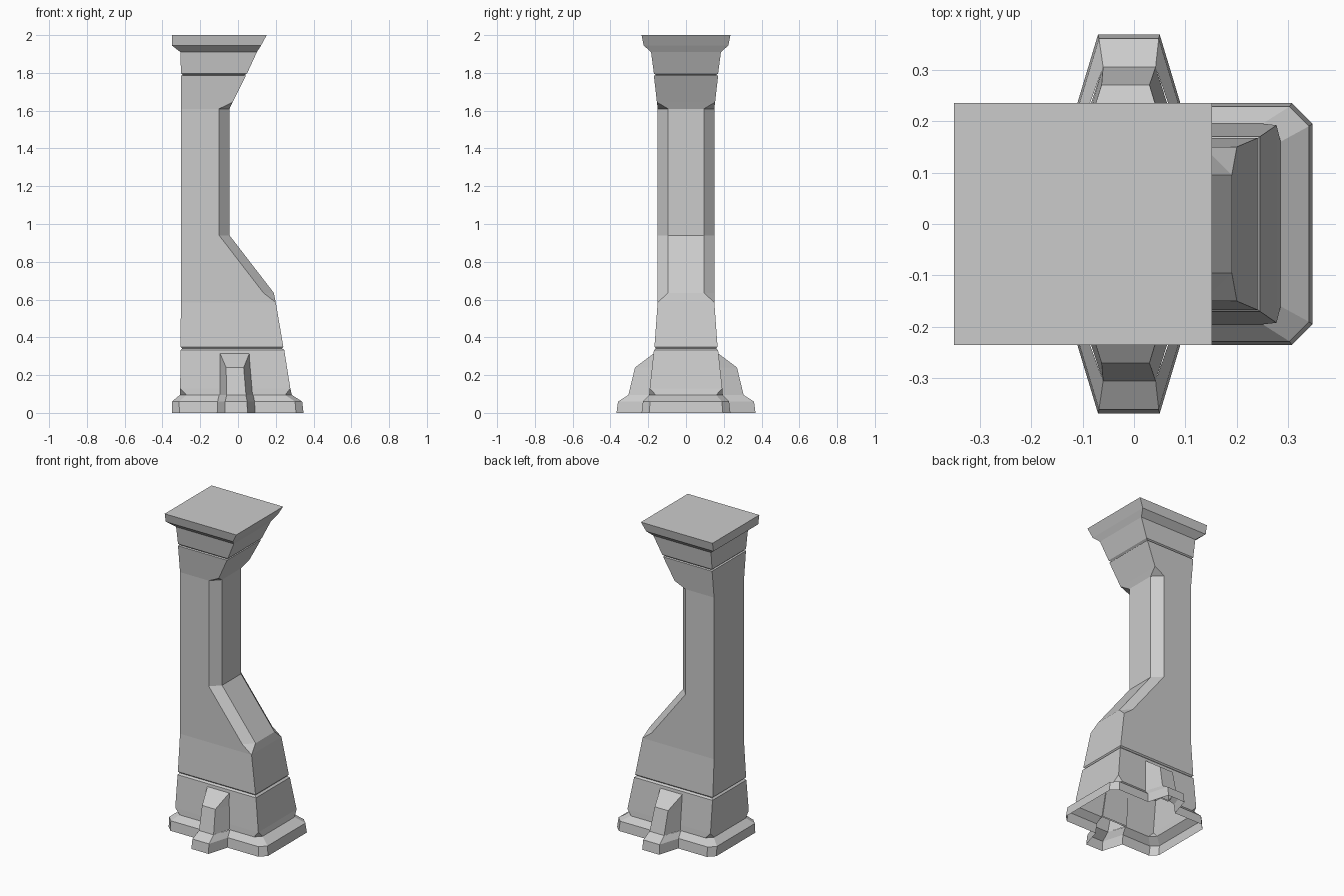
import bpy
import bmesh

cube = bpy.data.objects.get("Cube")
if cube:
    bpy.data.objects.remove(cube, do_unlink=True)

stone = bpy.data.materials.new("grey_stone")
stone.use_nodes = True
colour = (0.6, 0.6, 0.6, 1)
stone.diffuse_color = colour
stone.node_tree.nodes["Principled BSDF"].inputs["Base Color"].default_value = colour


def loft(name, rings, cap=False):
    """Skin a stack of (z, outline) rings; repeated points collapse to corners."""
    bm = bmesh.new()
    loops = [[bm.verts.new((x, y, z)) for x, y in pts] for z, pts in rings]
    for low, high in zip(loops, loops[1:]):
        n = len(low)
        for i in range(n):
            j = (i + 1) % n
            bm.faces.new((low[i], low[j], high[j], high[i]))
    if cap:
        bm.faces.new(loops[-1])
    bmesh.ops.remove_doubles(bm, verts=bm.verts, dist=0.0005)
    mesh = bpy.data.meshes.new(name)
    bm.to_mesh(mesh)
    bm.free()
    mesh.materials.append(stone)
    obj = bpy.data.objects.new(name, mesh)
    bpy.context.collection.objects.link(obj)
    return obj


def mirrored(half):
    """Close a front half outline with its back half."""
    return half + [(x, -y) for x, y in reversed(half)]


def block(z, left, right, y, cut_right=0, cut_left=0):
    """Rectangular ring with optional cut corners."""
    return z, mirrored([(left, cut_left - y), (left + cut_left, -y),
                        (right - cut_right, -y), (right, cut_right - y)])


def foot(z, left, right, y, cut, root, tip, tip_y):
    """Cut-corner ring that also steps out around the two buttress feet."""
    return z, mirrored([(left, cut - y), (left + cut, -y),
                        (root[0], -y), (tip[0], -tip_y),
                        (tip[1], -tip_y), (root[1], -y),
                        (right - cut, -y), (right, cut - y)])


# Skirt around the foot, open underneath
loft("base_skirt", [
    foot(0, -0.35, 0.347, 0.235, 0.04, (-0.11, 0.09), (-0.07, 0.05), 0.368),
    foot(0.06, -0.35, 0.34, 0.228, 0.038, (-0.108, 0.088), (-0.068, 0.048), 0.36),
    foot(0.095, -0.308, 0.285, 0.195, 0.035, (-0.1, 0.08), (-0.06, 0.042), 0.305),
])

# Plinth block, with its lower corners cut and a groove on top
loft("plinth", [
    block(0.095, -0.308, 0.285, 0.195, 0.035, 0.035),
    block(0.13, -0.306, 0.277, 0.192),
    block(0.332, -0.305, 0.245, 0.17),
    block(0.342, -0.295, 0.234, 0.16),
])

# Shaft, cut away on one side with chamfered edges
loft("shaft", [
    block(0.342, -0.295, 0.234, 0.16),
    block(0.35, -0.305, 0.24, 0.167),
    block(0.585, -0.302, 0.2, 0.15),
    block(0.635, -0.302, 0.19, 0.15, 0.055),
    block(0.94, -0.302, -0.045, 0.15, 0.055),
    block(1.61, -0.302, -0.045, 0.15, 0.055),
    block(1.645, -0.302, -0.028, 0.154),
    block(1.785, -0.302, 0.042, 0.17),
    block(1.788, -0.292, 0.034, 0.16),
])

# Flared capital and overhanging top slab
loft("capital", [
    block(1.788, -0.292, 0.034, 0.16),
    block(1.797, -0.302, 0.048, 0.17),
    block(1.91, -0.305, 0.1, 0.185),
    block(1.945, -0.35, 0.122, 0.224),
    block(2, -0.35, 0.152, 0.235),
], cap=True)

# Front and back buttresses: height, root span, root y, tip span, tip y
levels = [
    (0.095, (-0.1, 0.08), 0.185, (-0.06, 0.042), 0.305),
    (0.24, (-0.098, 0.068), 0.17, (-0.063, 0.03), 0.27),
    (0.315, (-0.095, 0.06), 0.17, (-0.095, 0.06), 0.17),
]
for name, side in (("front_buttress", -1), ("back_buttress", 1)):
    rings = []
    for z, root, root_y, tip, tip_y in levels:
        pts = [(root[0], side * root_y), (tip[0], side * tip_y),
               (tip[1], side * tip_y), (root[1], side * root_y)]
        rings.append((z, pts[::-side]))
    loft(name, rings)
